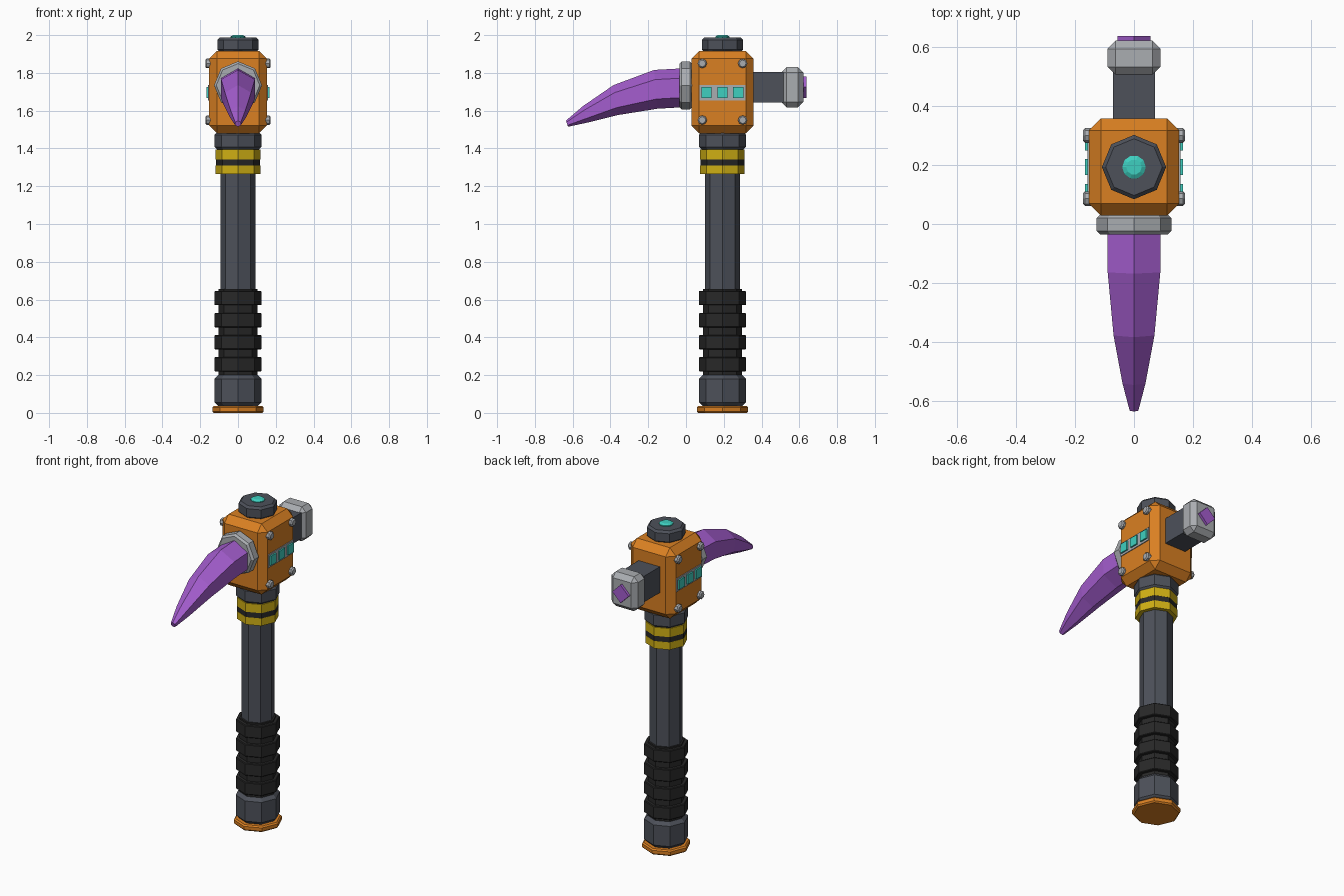
import bpy, bmesh, math
from mathutils import Vector

if "Cube" in bpy.data.objects:
    bpy.data.objects.remove(bpy.data.objects["Cube"])

HY = 0.193   # handle axis in y
HZ = 1.724   # height of the striking axis


def material(name, rgb):
    m = bpy.data.materials.new(name)
    lin = [(c / 255 / 12.92) if c < 11 else ((c / 255 + 0.055) / 1.055) ** 2.4 for c in rgb]
    m.diffuse_color = (*lin, 1)
    m.use_nodes = True
    m.node_tree.nodes["Principled BSDF"].inputs["Base Color"].default_value = m.diffuse_color
    return m


ORANGE = material("orange paint", (218, 128, 34))
PURPLE = material("purple crystal", (164, 93, 206))
YELLOW = material("yellow band", (208, 176, 20))
DARK = material("dark grey metal", (77, 81, 90))
BLACK = material("black rubber", (40, 40, 40))
STEEL = material("light steel", (170, 173, 177))
TEAL = material("teal light", (62, 208, 192))


def finish(name, bm, mat):
    bmesh.ops.recalc_face_normals(bm, faces=bm.faces)
    me = bpy.data.meshes.new(name)
    bm.to_mesh(me)
    bm.free()
    me.materials.append(mat)
    ob = bpy.data.objects.new(name, me)
    bpy.context.collection.objects.link(ob)
    return ob


def skin(name, rings, mat):
    """Join rings of points into a closed, capped surface."""
    bm = bmesh.new()
    loops = [[bm.verts.new(p) for p in ring] for ring in rings]
    n = len(loops[0])
    for a, b in zip(loops, loops[1:]):
        for k in range(n):
            bm.faces.new((a[k], a[(k + 1) % n], b[(k + 1) % n], b[k]))
    bm.faces.new(loops[0])
    bm.faces.new(loops[-1])
    return finish(name, bm, mat)


def turned(name, profile, mat, origin=(0, HY, 0), axis="z", sides=8):
    """Low-poly lathe: profile is a list of (radius, distance along axis)."""
    rings = []
    for r, h in profile:
        ring = []
        for k in range(sides):
            t = math.tau * k / sides
            c, s = r * math.cos(t), r * math.sin(t)
            p = {"z": (c, s, h), "y": (c, h, s), "x": (h, c, s)}[axis]
            ring.append(Vector(p) + Vector(origin))
        rings.append(ring)
    return skin(name, rings, mat)


def chamfered(r, a, b, c):
    return [(r - c, a), (r, a + c), (r, b - c), (r - c, b)]


def block(name, lo, hi, mat, bevel=0.0):
    bm = bmesh.new()
    bmesh.ops.create_cube(bm, size=1)
    lo, hi = Vector(lo), Vector(hi)
    for v in bm.verts:
        v.co = Vector([(lo[i] + hi[i]) / 2 + v.co[i] * (hi[i] - lo[i]) for i in range(3)])
    if bevel:
        bmesh.ops.bevel(bm, geom=bm.edges[:], offset=bevel, segments=1,
                        affect='EDGES', profile=0.5)
    return finish(name, bm, mat)


# Handle, from the ground up
turned("base_cap", chamfered(0.136, 0, 0.036, 0.008), ORANGE)
turned("pommel", chamfered(0.125, 0.036, 0.2, 0.02), DARK)
turned("grip_core", [(0.104, 0.195), (0.104, 0.655)], BLACK)
for i in range(4):
    z = 0.219 + i * 0.117
    turned(f"grip_ring_{i + 1}", chamfered(0.125, z, z + 0.076, 0.004), BLACK)
turned("shaft", [(0.093, 0.65), (0.093, 1.3)], DARK)
turned("lower_band", [(0.118, 1.264), (0.118, 1.31)], YELLOW)
turned("band_stripe", [(0.117, 1.31), (0.117, 1.342)], BLACK)
turned("upper_band", [(0.118, 1.342), (0.118, 1.395)], YELLOW)
turned("neck_collar", chamfered(0.124, 1.395, 1.485, 0.013), DARK)

# Head housing with top cap and light
block("head_housing", (-0.153, 0.028, 1.48), (0.153, 0.358, 1.916), ORANGE, 0.041)
turned("top_cap", chamfered(0.109, 1.91, 1.987, 0.013), DARK)
turned("top_light", [(0.04, 1.98), (0.04, 1.992), (0.026, 2.0)], TEAL, sides=10)

# Side panels, lights and bolts, the same on both sides
for side, s in (("right", 1), ("left", -1)):
    def slab(name, y0, y1, z0, z1, depth, mat):
        xs = sorted((s * 0.148, s * depth))
        block(f"{side}_{name}", (xs[0], y0, z0), (xs[1], y1, z1), mat)

    slab("panel", HY - 0.122, HY + 0.122, 1.655, 1.736, 0.158, STEEL)
    for i in (-1, 0, 1):
        y = HY + i * 0.084
        slab(f"light_{i + 2}", y - 0.027, y + 0.027, 1.668, 1.725, 0.167, TEAL)
    for j, (dy, z) in enumerate([(-0.107, 1.55), (0.107, 1.55), (-0.107, 1.85), (0.107, 1.85)]):
        turned(f"{side}_bolt_{j + 1}",
               [(0.025, s * 0.145), (0.025, s * 0.166), (0.018, s * 0.173)],
               STEEL, origin=(0, HY + dy, z), axis="x")

# Curved spike: hexagonal sections (y, z, radius, tilt)
turned("spike_collar", chamfered(0.127, -0.035, 0.032, 0.012), STEEL,
       origin=(0, 0, 1.734), axis="y")
sections = [(0.0, 1.722, 0.103, 0.0), (-0.16, 1.713, 0.103, 0.08),
            (-0.372, 1.656, 0.08, 0.15), (-0.535, 1.58, 0.045, 0.25),
            (-0.63, 1.531, 0.017, 0.35)]
rings = []
for y, z, r, tilt in sections:
    ring = []
    for k in range(6):
        t = math.radians(90 + 60 * k)
        up = r * math.sin(t)
        ring.append((r * math.cos(t), y - up * math.sin(tilt), z + up * math.cos(tilt)))
    rings.append(ring)
skin("spike", rings, PURPLE)

# Hammer side
block("hammer_arm", (-0.072, 0.34, HZ - 0.08), (0.072, 0.52, HZ + 0.08), DARK)
block("hammer_head", (-0.09, 0.505, HZ - 0.106), (0.09, 0.622, HZ + 0.106), STEEL, 0.028)
turned("hammer_stud", [(0.056, 0.6), (0.056, 0.638)], PURPLE,
       origin=(0, 0, HZ), axis="y", sides=4)
